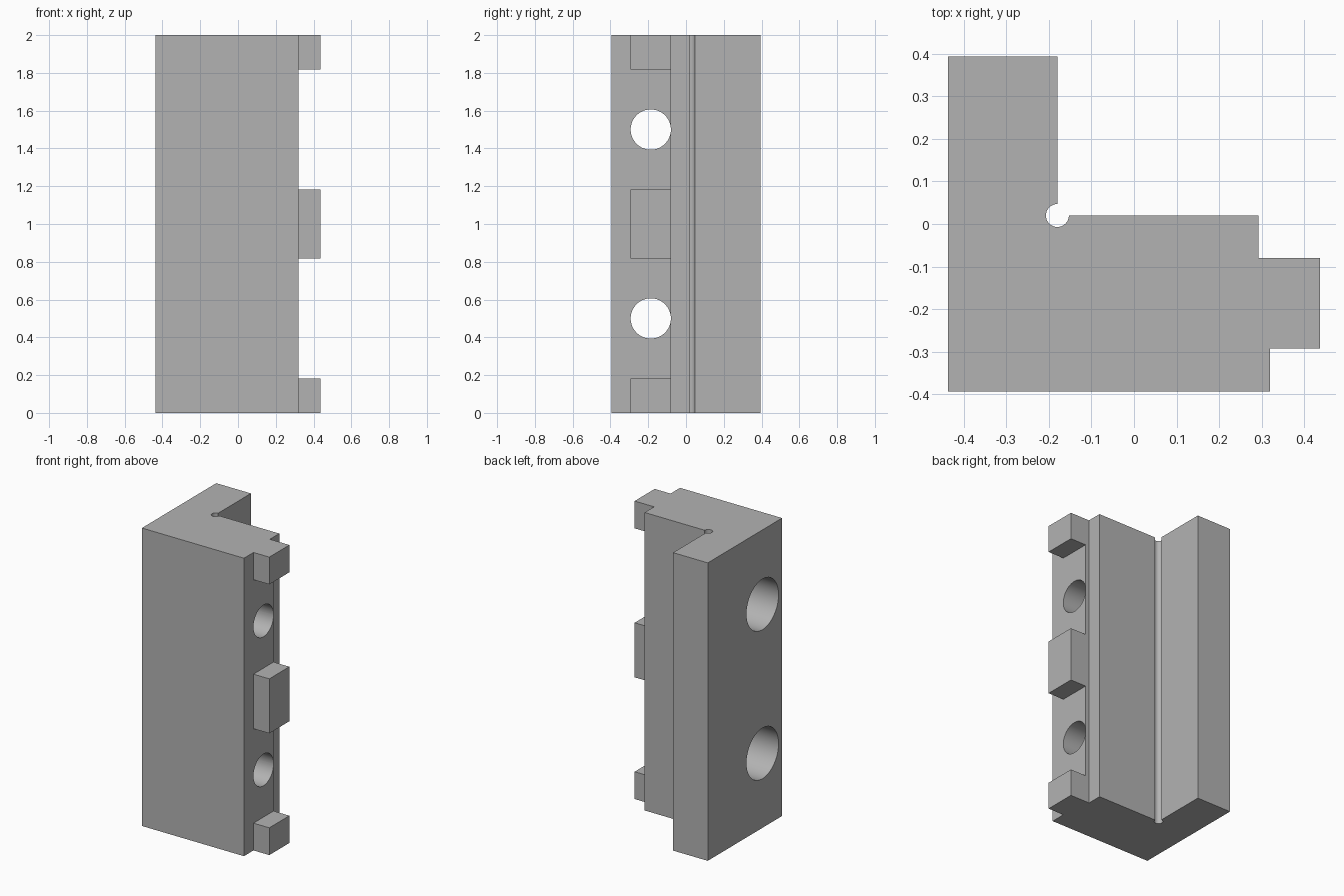
import bpy, bmesh, math
from mathutils import Vector

if "Cube" in bpy.data.objects:
    bpy.data.objects.remove(bpy.data.objects["Cube"], do_unlink=True)

HEIGHT = 2.0
LEFT, RIGHT = -0.4375, 0.32      # end faces of the body
TAB_END = 0.4375
FRONT, BACK = -0.394, 0.394
INNER_X, INNER_Y = -0.18, 0.02   # inside corner of the angle
RELIEF = 0.027                   # corner relief radius
TAB_Y = (-0.293, -0.08)
HOLE_Y = sum(TAB_Y) / 2

grey = bpy.data.materials.new("machined_grey")
grey.use_nodes = True
colour = (0.45, 0.45, 0.45, 1)
grey.diffuse_color = colour
grey.node_tree.nodes["Principled BSDF"].inputs["Base Color"].default_value = colour


def prism(name, outline, z0, z1):
    """Extrude a counter-clockwise outline upwards."""
    bm = bmesh.new()
    face = bm.faces.new([bm.verts.new((x, y, z0)) for x, y in outline])
    top = bmesh.ops.extrude_face_region(bm, geom=[face])["geom"]
    bmesh.ops.translate(bm, vec=Vector((0, 0, z1 - z0)),
                        verts=[v for v in top if isinstance(v, bmesh.types.BMVert)])
    bmesh.ops.recalc_face_normals(bm, faces=bm.faces)
    mesh = bpy.data.meshes.new(name)
    bm.to_mesh(mesh)
    bm.free()
    mesh.materials.append(grey)
    obj = bpy.data.objects.new(name, mesh)
    bpy.context.collection.objects.link(obj)
    return obj


def bore(target, radius, x0, x1, z):
    """Drill a round hole along x."""
    bpy.ops.mesh.primitive_cylinder_add(
        vertices=64, radius=radius, depth=x1 - x0,
        location=((x0 + x1) / 2, HOLE_Y, z), rotation=(0, math.pi / 2, 0))
    cutter = bpy.context.object
    cutter.name = "hole_cutter"
    cutter.hide_render = True
    cutter.data.materials.append(grey)
    mod = target.modifiers.new("hole", "BOOLEAN")
    mod.operation = "DIFFERENCE"
    mod.solver = "EXACT"
    mod.object = cutter
    bpy.context.view_layer.objects.active = target
    bpy.ops.object.modifier_apply(modifier=mod.name)
    bpy.data.objects.remove(cutter, do_unlink=True)


# L-shaped body with a stepped end and a round relief in the inside corner
steps = 24
relief = [(INNER_X + RELIEF * math.cos(a), INNER_Y + RELIEF * math.sin(a))
          for a in (-1.5 * math.pi * i / steps for i in range(steps + 1))]
outline = [(LEFT, FRONT), (RIGHT, FRONT), (RIGHT, TAB_Y[1]), (0.293, TAB_Y[1]),
           (0.293, INNER_Y)] + relief + [(INNER_X, BACK), (LEFT, BACK)]
body = prism("angle_body", outline, 0, HEIGHT)

# Counterbored screw holes
for z in (0.5, 1.5):
    bore(body, 0.1065, LEFT - 0.1, RIGHT + 0.1, z)
    bore(body, 0.17, LEFT - 0.1, LEFT + 0.4, z)

# Locating tabs on the stepped end
for name, z0, z1 in (("lower_tab", 0, 0.183), ("middle_tab", 0.817, 1.183),
                     ("upper_tab", 1.817, HEIGHT)):
    prism(name, [(RIGHT, TAB_Y[0]), (TAB_END, TAB_Y[0]),
                 (TAB_END, TAB_Y[1]), (RIGHT, TAB_Y[1])], z0, z1)

# Smooth the bores while keeping machined edges crisp
bpy.ops.object.select_all(action="DESELECT")
body.select_set(True)
bpy.context.view_layer.objects.active = body
bpy.ops.object.shade_smooth_by_angle(angle=math.radians(30))
